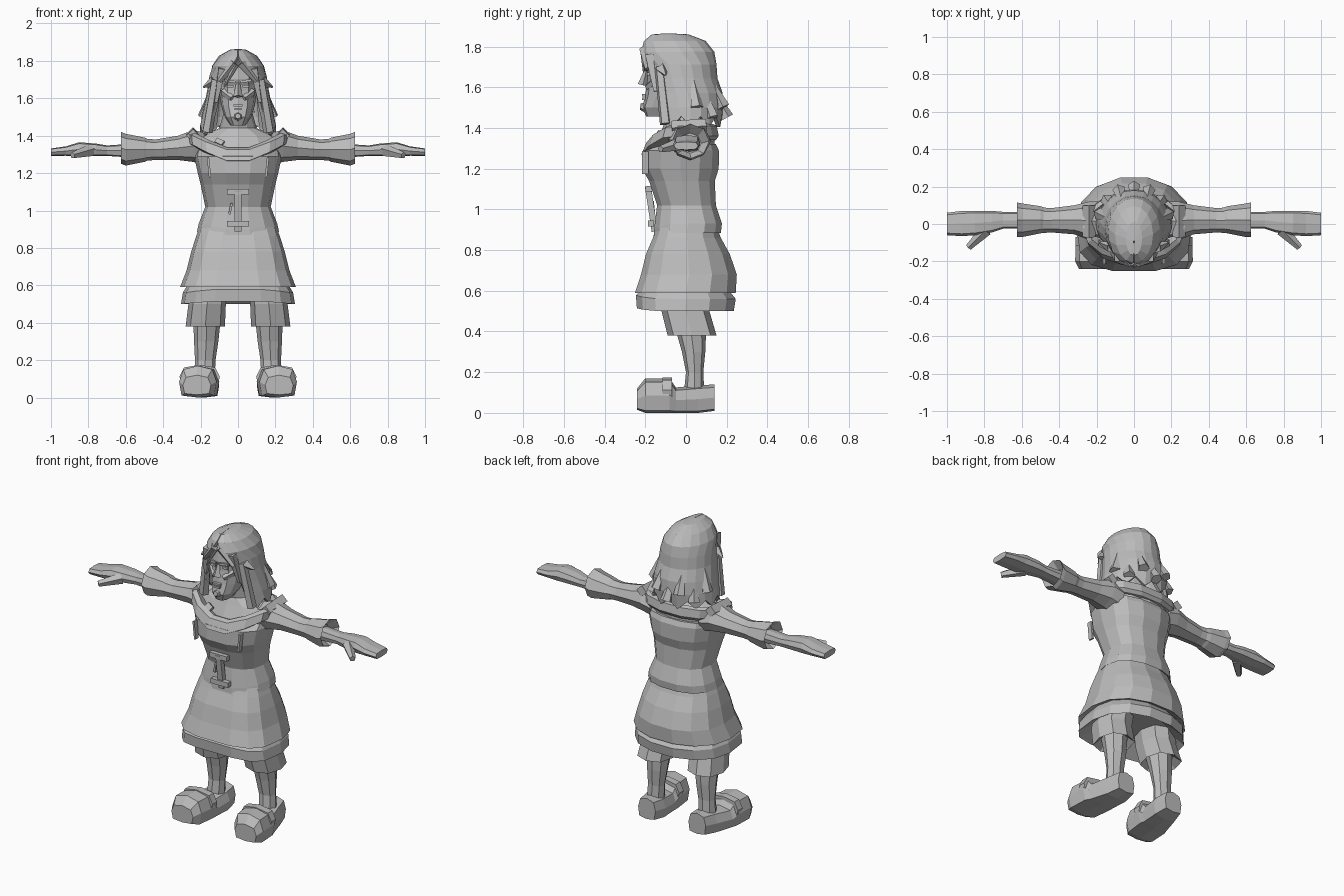
import bpy, bmesh, math
from mathutils import Matrix, Vector

old = bpy.data.objects.get("Cube")
if old:
    bpy.data.objects.remove(old, do_unlink=True)

grey = bpy.data.materials.new("plain grey")
grey.use_nodes = True
grey.diffuse_color = (.5, .5, .5, 1)
grey.node_tree.nodes["Principled BSDF"].inputs["Base Color"].default_value = grey.diffuse_color


def finish(name, bm, mirror=False, thickness=0):
    """Turn a bmesh into an object, optionally mirrored and thickened."""
    bmesh.ops.recalc_face_normals(bm, faces=bm.faces)
    mesh = bpy.data.meshes.new(name)
    bm.to_mesh(mesh)
    bm.free()
    mesh.materials.append(grey)
    part = bpy.data.objects.new(name, mesh)
    bpy.context.collection.objects.link(part)
    if thickness:
        shell = part.modifiers.new("thickness", 'SOLIDIFY')
        shell.thickness = thickness
        shell.offset = 0
    if mirror:
        part.modifiers.new("mirror", 'MIRROR')
    return part


def power(value, exponent):
    return math.copysign(abs(value) ** exponent, value)


def bridge(bm, rings, closed):
    for low, high in zip(rings, rings[1:]):
        count = len(low)
        for i in range(count if closed else count - 1):
            j = (i + 1) % count
            bm.faces.new((low[i], low[j], high[j], high[i]))


def loft(name, rows, sides=12, axis='Z', front=1, back=1, mirror=False):
    """Rows: position, centre, half width, near depth, far depth, optional front shift."""
    bm = bmesh.new()
    rings = []
    for pos, centre, half, near, far, *shift in rows:
        ring = []
        for i in range(sides):
            angle = math.tau * i / sides
            c, s = math.cos(angle), math.sin(angle)
            bend = front if s < 0 else back
            u = centre + half * power(c, bend)
            v = (near + far) / 2 + (far - near) / 2 * power(s, bend)
            w = pos + (shift[0] * max(0, -s) ** 3 if shift else 0)
            point = {'Z': (u, v, w), 'X': (w, v, u), 'Y': (u, w, v)}[axis]
            ring.append(bm.verts.new(point))
        rings.append(ring)
    bridge(bm, rings, True)
    bm.faces.new(rings[0])
    bm.faces.new(rings[-1])
    return finish(name, bm, mirror)


def strand(name, start, end, r_start, r_end, sides=4, mirror=False):
    """Tapered faceted rod between two points."""
    start, end = Vector(start), Vector(end)
    line = end - start
    turn = line.to_track_quat('Z', 'Y').to_matrix().to_4x4()
    bm = bmesh.new()
    bmesh.ops.create_cone(bm, cap_ends=True, segments=sides, radius1=r_start, radius2=r_end,
                          depth=line.length, matrix=Matrix.Translation((start + end) / 2) @ turn)
    return finish(name, bm, mirror)


def box(name, centre, size, tilt=(0, 0), mirror=False):
    """Box tilted about x, then rolled about y."""
    bm = bmesh.new()
    turn = Matrix.Rotation(tilt[0], 4, 'X') @ Matrix.Rotation(tilt[1], 4, 'Y')
    bmesh.ops.create_cube(bm, size=1, matrix=Matrix.Translation(centre) @ turn
                          @ Matrix.Diagonal((*size, 1)))
    return finish(name, bm, mirror)


# Skirt in two layers, boxy in front and round behind
loft("under_skirt", [(.57, 0, .2, -.16, .16), (.5, 0, .305, -.245, .24, .015),
                     (.56, 0, .295, -.25, .25, .02), (.62, 0, .26, -.2, .2)], 14, front=.6, back=.9)
loft("over_skirt", [(.62, 0, .24, -.19, .19), (.59, 0, .31, -.255, .25),
                    (.68, 0, .275, -.225, .255), (.78, 0, .25, -.2, .22),
                    (.86, 0, .225, -.165, .175), (.95, 0, .19, -.13, .14)], 14, front=.65, back=.9)

# Bodice with a pointed front hem
loft("bodice", [(.92, 0, .17, -.12, .13), (.885, 0, .22, -.165, .175, -.06),
                (.93, 0, .21, -.16, .18, -.03), (1.02, 0, .175, -.145, .15),
                (1.14, 0, .2, -.185, .145), (1.2, 0, .215, -.22, .165),
                (1.29, 0, .235, -.215, .165), (1.32, 0, .23, -.16, .15)], 14, front=.8, back=.85)
loft("chest", [(1.27, 0, .23, -.18, .14), (1.34, 0, .24, -.145, .14), (1.4, 0, .2, -.115, .12),
               (1.44, 0, .1, -.1, .08), (1.53, 0, .075, -.12, .05)], 12)
loft("collar", [(1.34, 0, .24, -.18, .15, -.1), (1.36, 0, .27, -.225, .165, -.1),
                (1.41, 0, .275, -.2, .155, -.09), (1.42, 0, .25, -.17, .135, -.09),
                (1.37, 0, .22, -.12, .11, -.06)], 14, back=.85)
box("patch", (-.1, -.14, 1.365), (.045, .02, .03), (-.6, .5))
strand("shoulder_strap", (.24, -.07, 1.4), (.24, .1, 1.41), .035, .035, mirror=True)

# Front lacing
box("lacing_post", (0, -.17, 1.0), (.035, .03, .22), (.15, 0))
for name, height, depth in (("upper_tie", 1.1, -.185), ("lower_tie", .93, -.172)):
    box(name, (0, depth, height), (.12, .03, .03))
box("loose_lace", (-.04, -.165, 1.01), (.012, .02, .06), (.1, .2))
box("bodice_seam", (.155, -.2, 1.23), (.012, .03, .11), (0, .1), mirror=True)

# Sleeves, cuffs and hands
loft("sleeve", [(.17, 1.33, .085, -.09, .12), (.24, 1.345, .085, -.085, .12),
                (.32, 1.335, .065, -.055, .1), (.44, 1.325, .055, -.045, .085),
                (.52, 1.325, .06, -.05, .09)], 8, 'X', mirror=True)
loft("cuff", [(.47, 1.325, .05, -.04, .085), (.5, 1.325, .065, -.05, .095),
              (.6, 1.325, .085, -.07, .11), (.625, 1.335, .085, -.07, .115),
              (.58, 1.325, .05, -.035, .075)], 8, 'X', mirror=True)
loft("hand", [(.55, 1.32, .038, -.025, .065), (.7, 1.32, .028, -.025, .065),
              (.76, 1.325, .033, -.045, .07), (.85, 1.327, .038, -.06, .07),
              (.92, 1.318, .025, -.065, .07), (1, 1.312, .02, -.06, .06)],
     8, 'X', .6, .6, mirror=True)
strand("thumb", (.79, -.03, 1.32), (.885, -.125, 1.295), .035, .018, 5, mirror=True)

# Bloomers, legs and shoes
loft("bloomer", [(.6, .15, .1, -.12, .12), (.5, .165, .1, -.12, .115), (.38, .175, .105, -.09, .15),
                 (.42, .17, .07, -.05, .1)], 8, front=.8, back=.8, mirror=True)
loft("leg", [(.44, .165, .075, -.06, .1), (.3, .17, .065, -.02, .095),
             (.2, .175, .055, 0, .085), (.1, .18, .055, -.01, .09)], 8, mirror=True)
loft("shoe", [(-.24, .22, .075, .015, .12), (-.2, .215, .1, 0, .17), (-.08, .205, .105, 0, .17),
              (-.05, .2, .095, 0, .125), (.06, .18, .08, 0, .135), (.14, .175, .06, .01, .14)],
     8, 'Y', .4, .75, mirror=True)
loft("shoe_strap", [(-.115, .205, .108, .05, .175), (-.07, .205, .108, .05, .175)],
     8, 'Y', .4, .75, mirror=True)

# Head and face
loft("head", [(1.455, 0, .04, -.195, -.06), (1.5, 0, .07, -.215, 0), (1.56, 0, .09, -.2, .05),
              (1.64, 0, .1, -.19, .08), (1.67, 0, .1, -.19, .09), (1.7, 0, .105, -.205, .1),
              (1.77, 0, .1, -.195, .1)], 12, front=.85)
strand("nose", (0, -.195, 1.68), (0, -.212, 1.61), .01, .026)
box("brow", (.042, -.195, 1.692), (.06, .02, .014), (0, -.15), mirror=True)
box("eye", (.042, -.186, 1.665), (.035, .012, .014), mirror=True)
strand("cheek", (.03, -.19, 1.6), (.075, -.14, 1.635), .015, .025, 5, mirror=True)
box("upper_lip", (0, -.207, 1.561), (.05, .018, .012))
box("lower_lip", (0, -.206, 1.543), (.04, .018, .012))
strand("chin", (0, -.19, 1.5), (0, -.225, 1.505), .03, .015, 6)

# Hair shell, open around the face; rows: height, half width, front, back, opening in degrees
hair_rows = [(1.43, .195, -.16, .165, 48), (1.5, .185, -.17, .175, 45), (1.57, .17, -.18, .17, 42),
             (1.64, .155, -.19, .145, 40), (1.71, .145, -.2, .14, 36), (1.77, .13, -.215, .13, 12),
             (1.82, .095, -.2, .09, 0), (1.85, .04, -.165, .01, 0), (1.855, .002, -.1, -.09, 0)]
bm = bmesh.new()
rings, columns = [], 17
for row, (z, half, near, far, opening) in enumerate(hair_rows):
    ring = []
    for i in range(columns):
        angle = math.radians(opening - 90 + (360 - 2 * opening) * i / (columns - 1))
        ragged = .025 * (-1) ** i if row == 0 else 0
        ring.append(bm.verts.new((half * math.cos(angle),
                                  (near + far) / 2 + (far - near) / 2 * math.sin(angle),
                                  z + ragged)))
    rings.append(ring)
bridge(bm, rings, False)
finish("hair", bm, thickness=.02)

# Loose locks around the back and sides, and a fringe
for i in range(7):
    angle = math.radians(15 + 25 * i)
    c, s = math.cos(angle), math.sin(angle)
    drop = .05 * (i % 2)
    strand("back_lock", (.15 * c, .13 * s, 1.63 - drop), (.19 * c, .2 * s, 1.5 - drop), .015, .035, 5)
strand("side_lock", (.12, -.13, 1.7), (.165, -.1, 1.42), .025, .03, 5, mirror=True)
strand("temple_lock", (.085, -.18, 1.76), (.118, -.15, 1.58), .028, .012, mirror=True)
strand("fringe", (.02, -.205, 1.79), (.1, -.19, 1.69), .025, .012, mirror=True)
strand("stray_fringe", (-.01, -.21, 1.78), (-.075, -.205, 1.66), .015, .005)
strand("hair_leaf", (.13, -.12, 1.69), (.185, -.1, 1.66), .03, .005, mirror=True)
